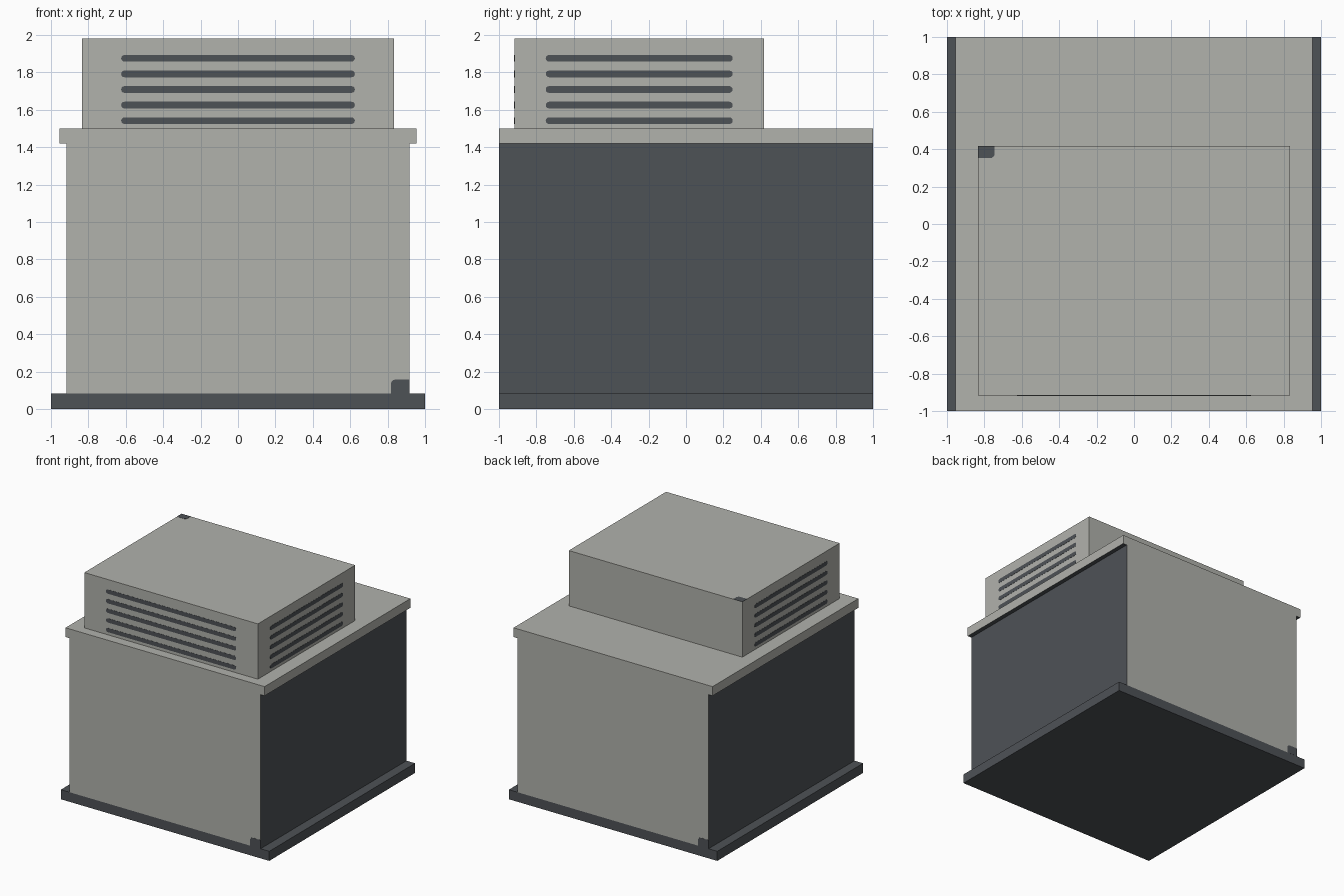
import bpy, bmesh
from math import pi, cos, sin
from mathutils import Matrix, Vector

old = bpy.data.objects.get("Cube")
if old:
    bpy.data.objects.remove(old, do_unlink=True)


def material(name, rgb):
    m = bpy.data.materials.new(name)
    m.use_nodes = True
    m.diffuse_color = (*rgb, 1)
    m.node_tree.nodes["Principled BSDF"].inputs["Base Color"].default_value = (*rgb, 1)
    return m


LIGHT = material("warm light grey", (0.44, 0.445, 0.413))
DARK = material("slate grey", (0.076, 0.084, 0.094))


def prism(name, outline, origin, u, v, depth, mats, rule=None):
    """Extrude a 2D outline, drawn on axes u and v at origin, by depth along u x v."""
    u, v, o = Vector(u), Vector(v), Vector(origin)
    bm = bmesh.new()
    face = bm.faces.new([bm.verts.new(o + u * a + v * b) for a, b in outline])
    ext = bmesh.ops.extrude_face_region(bm, geom=[face])
    moved = [e for e in ext["geom"] if isinstance(e, bmesh.types.BMVert)]
    bmesh.ops.translate(bm, verts=moved, vec=u.cross(v) * depth)
    bmesh.ops.recalc_face_normals(bm, faces=bm.faces)
    if rule:
        for f in bm.faces:
            f.material_index = rule(f)
    mesh = bpy.data.meshes.new(name)
    bm.to_mesh(mesh)
    bm.free()
    for m in mats:
        mesh.materials.append(m)
    obj = bpy.data.objects.new(name, mesh)
    bpy.context.collection.objects.link(obj)
    return obj


def rect(x0, x1, y0, y1):
    return [(x0, y0), (x1, y0), (x1, y1), (x0, y1)]


def slot(x0, x1, y, r):
    """Bar outline with rounded ends."""
    pts = []
    for cx, start in ((x1 - r, -pi / 2), (x0 + r, pi / 2)):
        pts += [(cx + r * cos(start + pi * i / 6), y + r * sin(start + pi * i / 6))
                for i in range(7)]
    return pts


def tab(w, h, r=0.025):
    """Corner patch with one rounded corner, away from its origin."""
    arc = [(w - r + r * cos(pi * i / 8), h - r + r * sin(pi * i / 8)) for i in range(5)]
    return [(0, 0), (w, 0)] + arc + [(0, h)]


X, Y, Z = (1, 0, 0), (0, 1, 0), (0, 0, 1)
NX, NY = (-1, 0, 0), (0, -1, 0)

# Base plinth
prism("base_plinth", rect(-1, 1, -1, 1), (0, 0, 0), X, Y, 0.083, [DARK])

# Cabinet with overhanging lid: side walls and lid underside are dark
half = [(0.917, 0.083), (0.917, 1.42), (0.955, 1.42), (0.955, 1.5)]
outline = half + [(-x, z) for x, z in reversed(half)]


def cabinet_rule(f):
    c = f.calc_center_median()
    wall = abs(f.normal.x) > 0.5 and c.z < 1.4
    return int(wall or f.normal.z < -0.5)


prism("cabinet", outline, (0, 1, 0), X, Z, 2, [LIGHT, DARK], cabinet_rule)

# Upper vent housing
prism("vent_housing", rect(-0.833, 0.833, -0.917, 0.417), (0, 0, 1.5), X, Y, 0.48, [LIGHT])

# Louvre slots on the front and both sides of the housing
T = 0.003
for i in range(5):
    z = 1.542 + i * 0.0833
    prism(f"front_slot_{i + 1}", slot(-0.625, 0.625, z, 0.018),
          (0, -0.917 + T / 2, 0), X, Z, T, [DARK])
    prism(f"left_slot_{i + 1}", slot(-0.75, 0.25, z, 0.018),
          (0.833 - T / 2, 0, 0), Y, Z, T, [DARK])
    prism(f"right_slot_{i + 1}", slot(-0.25, 0.75, z, 0.018),
          (-0.833 + T / 2, 0, 0), NY, Z, T, [DARK])

# Dark corner patches: front, back and housing top
prism("front_corner_patch", tab(0.1, 0.075), (0.917, -0.999, 0.083), NX, Z, -0.002, [DARK])
prism("back_corner_patch", tab(0.1, 0.075), (-0.917, 0.999, 0.083), X, Z, -0.002, [DARK])
prism("top_corner_patch", tab(0.088, 0.065), (-0.833, 0.417, 1.979), X, NY, -0.002, [DARK])
